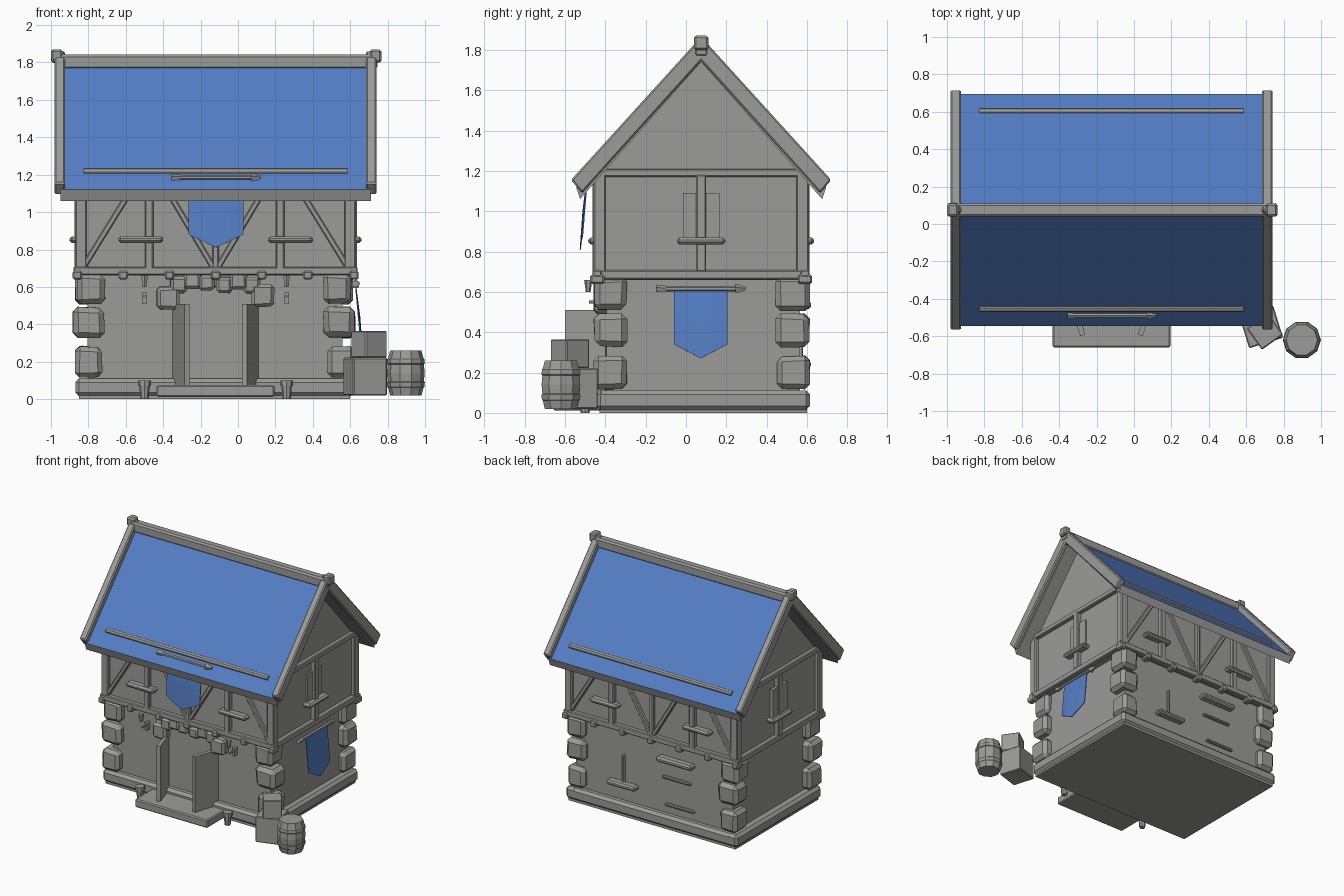
import bpy, bmesh, math, random
from mathutils import Vector, Matrix

if "Cube" in bpy.data.objects:
    bpy.data.objects.remove(bpy.data.objects["Cube"])

random.seed(4)
CX, CY = -0.12, 0.075          # house centre


def material(name, rgb):
    m = bpy.data.materials.new(name)
    m.diffuse_color = (*rgb, 1)
    m.use_nodes = True
    m.node_tree.nodes["Principled BSDF"].inputs["Base Color"].default_value = m.diffuse_color
    return m


GREY = material("weathered grey", (0.33, 0.33, 0.32))
BLUE = material("blue cloth and roof", (0.09, 0.21, 0.56))


def finish(name, bm, mat=GREY, bevel=0.0):
    if bevel:
        bmesh.ops.bevel(bm, geom=bm.edges[:], offset=bevel, segments=1, affect='EDGES')
    bmesh.ops.recalc_face_normals(bm, faces=bm.faces[:])
    me = bpy.data.meshes.new(name)
    bm.to_mesh(me)
    bm.free()
    me.materials.append(mat)
    ob = bpy.data.objects.new(name, me)
    bpy.context.collection.objects.link(ob)
    return ob


def box(name, x, y, z, bevel=0.0, turn=0.0):
    """Box from three (low, high) ranges, optionally turned about z."""
    bm = bmesh.new()
    size = [r[1] - r[0] for r in (x, y, z)]
    mid = Vector([(r[0] + r[1]) / 2 for r in (x, y, z)])
    bmesh.ops.create_cube(bm, size=1, matrix=Matrix.Translation(mid)
                          @ Matrix.Rotation(turn, 4, 'Z') @ Matrix.Diagonal((*size, 1)))
    return finish(name, bm, GREY, bevel)


def beam(name, a, b, width, bevel=0.006):
    """Square beam between two points."""
    a, b = Vector(a), Vector(b)
    d = b - a
    rot = d.to_track_quat('Z', 'Y').to_matrix().to_4x4()
    bm = bmesh.new()
    bmesh.ops.create_cube(bm, size=1, matrix=Matrix.Translation((a + b) / 2) @ rot
                          @ Matrix.Diagonal((width, width, d.length, 1)))
    return finish(name, bm, GREY, bevel)


def rod(name, a, b, r, sides=8, r2=None):
    a, b = Vector(a), Vector(b)
    d = b - a
    bm = bmesh.new()
    bmesh.ops.create_cone(bm, cap_ends=True, segments=sides, radius1=r,
                          radius2=r if r2 is None else r2, depth=d.length,
                          matrix=Matrix.Translation((a + b) / 2)
                          @ d.to_track_quat('Z', 'Y').to_matrix().to_4x4())
    return finish(name, bm)


def rock(name, c, size, jitter=0.14):
    """Chiselled block with uneven corners."""
    bm = bmesh.new()
    bmesh.ops.create_cube(bm, size=1)
    for v in bm.verts:
        v.co *= 1 - random.random() * jitter
        v.co = Vector([p * s for p, s in zip(v.co, size)]) + Vector(c)
    return finish(name, bm, GREY, min(size) * 0.16)


def prism(name, pts, x0, x1, bevel=0.0):
    """Extrude a y-z outline along x."""
    bm = bmesh.new()
    f = bm.faces.new([bm.verts.new((x0, y, z)) for y, z in pts])
    ext = bmesh.ops.extrude_face_region(bm, geom=[f])
    bmesh.ops.translate(bm, vec=(x1 - x0, 0, 0),
                        verts=[g for g in ext['geom'] if isinstance(g, bmesh.types.BMVert)])
    return finish(name, bm, GREY, bevel)


# ground floor: slab, plinth beams, walls
box("floor_slab", (-0.85, 0.60), (-0.43, 0.60), (0, 0.10))
for y in (-0.40, 0.57):
    box("plinth_long", (-0.87, 0.62), (y - 0.045, y + 0.045), (0.015, 0.11), 0.02)
for x in (-0.825, 0.575):
    box("plinth_side", (x - 0.045, x + 0.045), (-0.44, 0.615), (0.015, 0.112), 0.02)
box("ground_walls", (-0.805, 0.56), (-0.395, 0.565), (0.1, 0.67))
for x in (-0.79, 0.54):
    for y in (-0.375, 0.53):
        for z, s in ((0.2, 0.155), (0.41, 0.18), (0.59, 0.16)):
            rock("corner_stone", (x + random.uniform(-.012, .012), y, z), (s, 0.175, 0.175))

# upper storey with gables
prism("upper_walls", [(-0.43, 0.66), (0.58, 0.66), (0.58, 1.185), (CY, 1.74), (-0.43, 1.185)],
      -0.84, 0.60)
for y in (-0.44, 0.59):
    beam("sill_beam", (-0.88, y, 0.685), (0.64, y, 0.685), 0.045)
    s = 1 if y > 0 else -1
    for i in range(7):
        x = -0.86 + i * 0.2467
        box("joist_end", (x - 0.025, x + 0.025), (y - 0.035, y + 0.035), (0.64, 0.685), 0.008)
    for x in (-0.84, 0.60):
        beam("corner_post", (x, y - s * 0.012, 0.69), (x, y - s * 0.012, 1.19), 0.06)
    beam("middle_post", (CX, y, 0.69), (CX, y, 1.18), 0.035)
    for c in (-0.475, 0.225):
        beam("window_post", (c, y, 0.69), (c, y, 1.18), 0.045)
    for c in (-0.52, 0.28):
        box("window_sill", (c - 0.12, c + 0.12), (y - 0.045, y + 0.045), (0.835, 0.87), 0.012)
    for a, b in ((-0.83, -0.54), (-0.13, -0.41), (-0.11, 0.17), (0.59, 0.30)):
        beam("diagonal_brace", (a, y, 0.70), (b, y, 1.17), 0.03)
for x, s in ((0.61, 1), (-0.85, -1)):
    beam("side_sill_beam", (x, -0.46, 0.685), (x, 0.61, 0.685), 0.045)
    beam("gable_beam", (x, -0.45, 1.19), (x, 0.60, 1.19), 0.04)
    beam("side_window_post", (x, CY, 0.70), (x, CY, 1.18), 0.05)
    box("side_window_pane", (x - 0.02, x + 0.004), (CY - 0.09, CY + 0.09), (0.86, 1.09))
    box("side_window_sill", (x - 0.05, x + 0.05), (CY - 0.12, CY + 0.12), (0.835, 0.87), 0.012)

# roof: blue upper faces on a grey slab
roof = prism("roof", [(CY, 1.80), (CY + 0.62, 1.12), (CY + 0.60, 1.06), (CY, 1.74),
                      (CY - 0.60, 1.06), (CY - 0.62, 1.12)], -0.95, 0.71)
roof.data.materials.append(BLUE)
for p in roof.data.polygons:
    p.material_index = int(p.normal.z > 0.3)
for x in (-0.98, 0.685):
    prism("barge_board", [(CY, 1.865), (CY + 0.645, 1.155), (CY + 0.59, 1.09), (CY, 1.745),
                          (CY - 0.59, 1.09), (CY - 0.645, 1.155)], x, x + 0.055, 0.008)
box("ridge_beam", (-0.98, 0.745), (CY - 0.035, CY + 0.035), (1.765, 1.842), 0.012)
for x in (-0.968, 0.735):
    rock("ridge_knob", (x, CY, 1.835), (0.065, 0.075, 0.075))
for y in (-0.45, 0.60):
    rod("roof_rail", (-0.825, y, 1.215), (0.585, y, 1.215), 0.021)
    rod("rail_pin", (-0.847, y, 1.205), (0.607, y, 1.205), 0.01)


def banner(name, along_x, c, base, half, top, side, tip, lean):
    """Pointed cloth with a slight curve, hung on a pole."""
    bm = bmesh.new()
    cols = []
    for i in range(5):
        t = i / 2 - 1
        low = tip + (side - tip) * abs(t)
        col = []
        for f in (0, 0.5, 1):
            off = base + lean * f + math.copysign(0.012 * (1 - t * t), lean) * math.sin(f * 2)
            u, z = c + t * half, top + (low - top) * f
            col.append(bm.verts.new((u, off, z) if along_x else (off, u, z)))
        cols.append(col)
    for a, b in zip(cols, cols[1:]):
        for j in range(2):
            bm.faces.new((a[j], b[j], b[j + 1], a[j + 1]))
    ob = finish(name, bm, BLUE)
    m = ob.modifiers.new("cloth", 'SOLIDIFY')
    m.thickness, m.offset = 0.006, 0

    def P(u, z):
        return (u, base, z) if along_x else (base, u, z)
    rod(name + "_pole", P(c - half - 0.07, top), P(c + half + 0.07, top), 0.013, 6)
    rod(name + "_pole_tip", P(c + half + 0.04, top), P(c + half + 0.09, top), 0.026, 5, 0.01)
    rod(name + "_pole_end", P(c - half - 0.09, top), P(c - half - 0.04, top), 0.02, 5, 0.015)


banner("front_banner", True, -0.118, -0.488, 0.147, 1.185, 0.88, 0.81, -0.025)
banner("side_banner", False, 0.073, 0.628, 0.132, 0.615, 0.34, 0.27, 0.025)

# doorway: step, arch stones, open door leaves
box("door_step", (-0.435, 0.195), (-0.66, -0.40), (0.012, 0.075), 0.008)
for x, z, s in ((0.255, 0.545, 0.13), (0.195, 0.605, 0.10), (0.125, 0.63, 0.10), (0.045, 0.615, 0.09)):
    for m in (-1, 1):
        rock("arch_stone", (CX + m * x, -0.405, z + random.uniform(-.01, .01)), (s, 0.11, s))
beam("arch_lintel", (-0.36, -0.40, 0.63), (0.12, -0.40, 0.63), 0.06)
for m in (-1, 1):
    box("door_leaf", (CX + m * 0.185 - 0.014, CX + m * 0.185 + 0.014), (-0.60, -0.39),
        (0.075, 0.51), 0.0, m * -0.30)

# wall lamps and pots beside the door
for x in (-0.50, 0.26):
    box("lamp_bracket", (x - 0.012, x + 0.012), (-0.43, -0.39), (0.51, 0.57))
    rod("lamp_arm", (x, -0.39, 0.55), (x, -0.48, 0.55), 0.008, 6)
    rod("lamp_cup", (x, -0.485, 0.60), (x, -0.485, 0.66), 0.012, 6, 0.02)
    rod("pot", (x, -0.50, 0.0), (x, -0.50, 0.075), 0.022, 8, 0.028)
    rod("pot_rim", (x, -0.50, 0.07), (x, -0.50, 0.10), 0.034, 8)

# back windows of the ground floor
beam("back_window_post", (0.14, 0.57, 0.22), (0.14, 0.57, 0.47), 0.022)
for x, z, w, h in ((0.14, 0.24, 0.125, 0.035), (-0.32, 0.535, 0.155, 0.04),
                   (-0.32, 0.39, 0.125, 0.02), (-0.35, 0.18, 0.125, 0.02)):
    d = 0.055 if h > 0.03 else 0.02
    box("back_window_sill", (x - w, x + w), (0.55, 0.565 + d), (z - h / 2, z + h / 2), h * 0.3)

# crates and barrel by the right corner
box("large_crate", (0.585, 0.775), (-0.64, -0.46), (0.02, 0.222), 0.006, 0.3)
box("small_crate", (0.63, 0.77), (-0.645, -0.505), (0.222, 0.365), 0.006, 0.62)
bm = bmesh.new()
rings = []
for z, r in ((0.02, 0.084), (0.06, 0.094), (0.065, 0.099), (0.09, 0.102), (0.095, 0.097),
             (0.14, 0.101), (0.185, 0.097), (0.19, 0.102), (0.215, 0.099), (0.22, 0.094), (0.26, 0.084)):
    rings.append([bm.verts.new((0.897 + r * math.cos(i * math.pi / 5), -0.62 + r * math.sin(i * math.pi / 5), z))
                  for i in range(10)])
for a, b in zip(rings, rings[1:]):
    for i in range(10):
        j = (i + 1) % 10
        bm.faces.new((a[i], a[j], b[j], b[i]))
bm.faces.new(rings[0][::-1])
bm.faces.new(rings[-1])
finish("barrel", bm)
